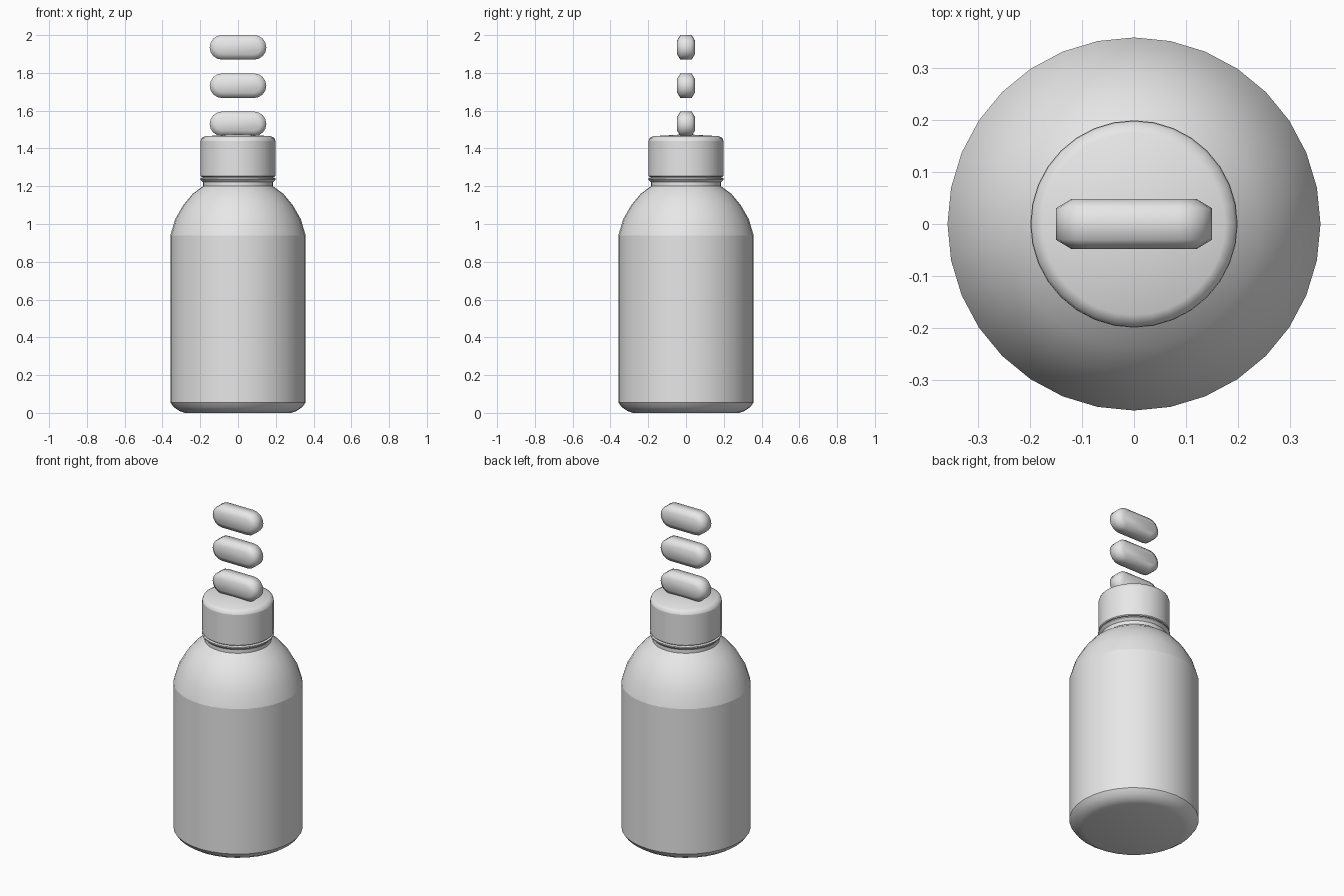
import bpy, bmesh, math

cube = bpy.data.objects.get("Cube")
if cube:
    bpy.data.objects.remove(cube, do_unlink=True)

# Single plain grey
grey = bpy.data.materials.new("plain_grey")
grey.use_nodes = True
grey.diffuse_color = (0.8, 0.8, 0.8, 1)
grey.node_tree.nodes["Principled BSDF"].inputs["Base Color"].default_value = (0.8, 0.8, 0.8, 1)


def make_object(name, bm):
    """Turn a bmesh into a smooth-shaded grey object."""
    bmesh.ops.recalc_face_normals(bm, faces=bm.faces)
    for face in bm.faces:
        face.smooth = True
    mesh = bpy.data.meshes.new(name)
    bm.to_mesh(mesh)
    bm.free()
    mesh.materials.append(grey)
    obj = bpy.data.objects.new(name, mesh)
    bpy.context.collection.objects.link(obj)
    return obj


def bridge(bm, a, b):
    """Join two rings of equal length with quads."""
    n = len(a)
    return [bm.faces.new((a[i], a[(i + 1) % n], b[(i + 1) % n], b[i])) for i in range(n)]


def lathe(name, profile, sharp=(), sides=32):
    """Revolve (radius, height) points; a zero radius closes the end."""
    bm = bmesh.new()
    rings = []
    for r, z in profile:
        count = sides if r > 0 else 1
        rings.append([bm.verts.new((r * math.cos(math.tau * i / sides),
                                    r * math.sin(math.tau * i / sides), z))
                      for i in range(count)])
    for a, b in zip(rings, rings[1:]):
        if len(a) == len(b):
            bridge(bm, a, b)
        else:
            tip, ring = (a[0], b) if len(a) == 1 else (b[0], a)
            for i in range(sides):
                bm.faces.new((tip, ring[i], ring[(i + 1) % sides]))
    for k in sharp:
        for i in range(sides):
            bm.edges.get((rings[k][i], rings[k][(i + 1) % sides])).smooth = False
    return make_object(name, bm)


def pill(name, z, steps=8):
    """Flat-sided capsule: rounded outline with a chamfer towards front and back."""
    bm = bmesh.new()
    rings = []
    for y, radius in ((-0.048, 0.035), (-0.03, 0.065), (0.03, 0.065), (0.048, 0.035)):
        ring = []
        for side in (0, 1):
            for i in range(steps + 1):
                a = -math.pi / 2 + math.pi * (side + i / steps)
                cx = -0.085 if side else 0.085
                ring.append(bm.verts.new((cx + radius * math.cos(a), y,
                                          z + radius * math.sin(a))))
        rings.append(ring)
    for a, b in zip(rings, rings[1:]):
        bridge(bm, a, b)
    bm.faces.new(rings[0])
    bm.faces.new(rings[-1])
    return make_object(name, bm)


# Bottle: base, straight wall, rounded shoulder and short neck
lathe("bottle_body",
      [(0, 0), (0.28, 0), (0.31, 0.01), (0.34, 0.03), (0.358, 0.055),
       (0.358, 0.94), (0.333, 1.025), (0.29, 1.1), (0.24, 1.16), (0.185, 1.2),
       (0.185, 1.255), (0, 1.255)],
      sharp=(4, 5, 9, 10))

# Thin collar under the cap
lathe("neck_ring",
      [(0, 1.222), (0.185, 1.222), (0.199, 1.236), (0.199, 1.243),
       (0.185, 1.247), (0, 1.247)], sharp=(1, 2, 3, 4))

# Cap with a rounded rim and gently domed top
lathe("cap",
      [(0, 1.25), (0.193, 1.25), (0.198, 1.255), (0.198, 1.44), (0.193, 1.455),
       (0.175, 1.465), (0, 1.475)], sharp=(1, 2, 3))

# Column of pills above the cap
for label, height in (("lower_pill", 1.53), ("middle_pill", 1.732), ("upper_pill", 1.935)):
    pill(label, height)
